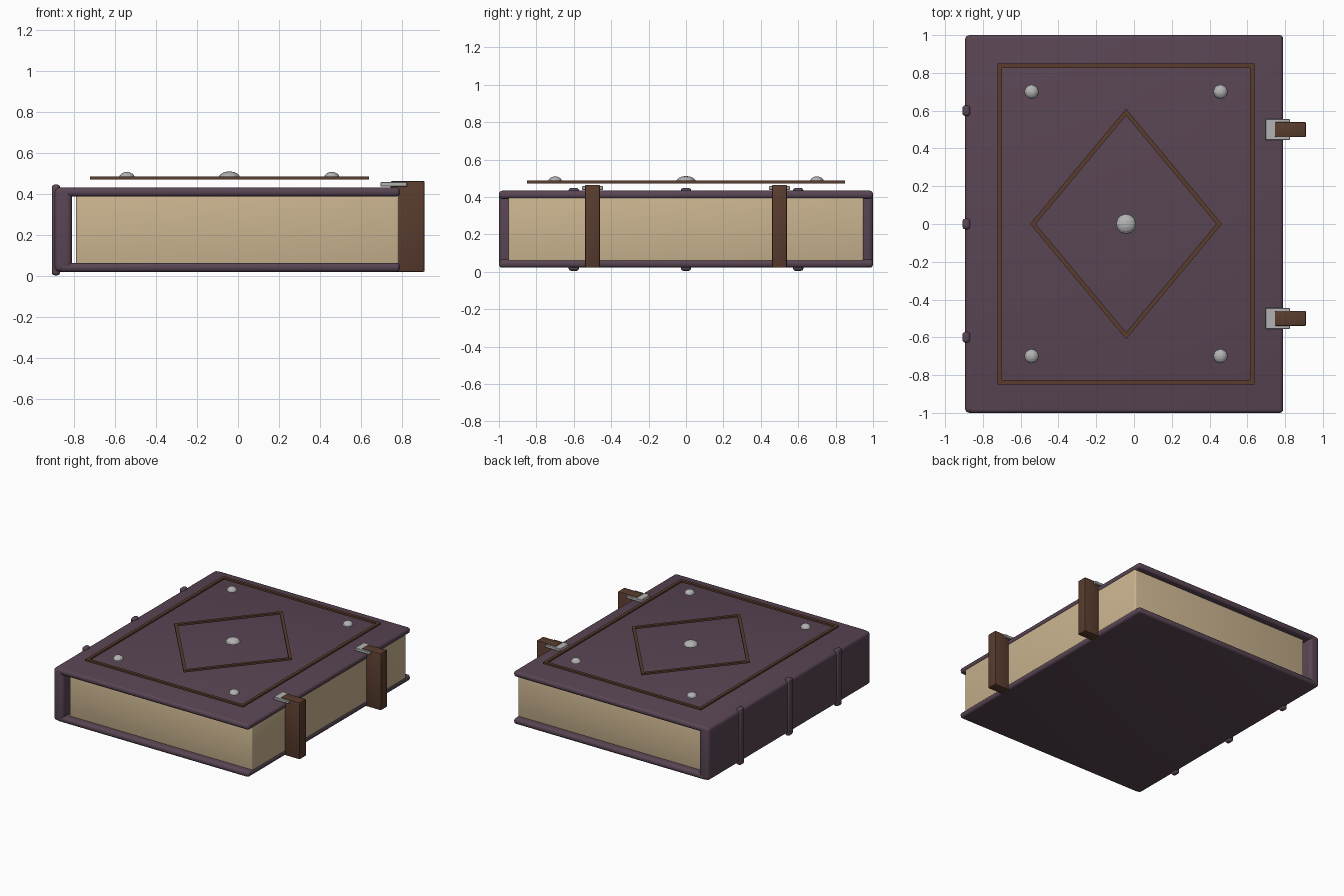
import bpy, bmesh, math

old = bpy.data.objects.get("Cube")
if old:
    bpy.data.objects.remove(old, do_unlink=True)


def material(name, r, g, b):
    m = bpy.data.materials.new(name)
    m.use_nodes = True
    m.diffuse_color = (r, g, b, 1)
    m.node_tree.nodes["Principled BSDF"].inputs["Base Color"].default_value = (r, g, b, 1)
    return m


leather = material("purple leather", 0.1, 0.06, 0.088)
paper = material("aged paper", 0.6, 0.46, 0.28)
brown = material("brown leather", 0.1, 0.045, 0.027)
metal = material("grey metal", 0.45, 0.45, 0.45)


def finish(name, bm, mat, smooth=True):
    bmesh.ops.recalc_face_normals(bm, faces=bm.faces)
    mesh = bpy.data.meshes.new(name)
    bm.to_mesh(mesh)
    bm.free()
    mesh.materials.append(mat)
    ob = bpy.data.objects.new(name, mesh)
    bpy.context.collection.objects.link(ob)
    if smooth:
        bpy.ops.object.select_all(action="DESELECT")
        ob.select_set(True)
        bpy.context.view_layer.objects.active = ob
        bpy.ops.object.shade_smooth_by_angle(angle=math.radians(40))
    return ob


def box(name, xs, ys, zs, mat, bevel, segments=3):
    """Rounded box between the given limits."""
    bm = bmesh.new()
    bmesh.ops.create_cube(bm, size=1)
    for v in bm.verts:
        v.co = [lim[0] if c < 0 else lim[1] for c, lim in zip(v.co, (xs, ys, zs))]
    bmesh.ops.bevel(bm, geom=bm.edges[:], offset=bevel, segments=segments,
                    profile=0.5, affect="EDGES")
    return finish(name, bm, mat)


def outline(name, corners, inner, mat, z0, z1):
    """Flat closed border between an outer and an inner loop of corners."""
    bm = bmesh.new()
    loops = [[bm.verts.new((x, y, z)) for x, y in loop]
             for loop, z in ((corners, z0), (corners, z1), (inner, z1), (inner, z0))]
    n = len(corners)
    for a, b in zip(loops, loops[1:] + loops[:1]):
        for i in range(n):
            j = (i + 1) % n
            bm.faces.new((a[i], a[j], b[j], b[i]))
    return finish(name, bm, mat, smooth=False)


def stud(name, x, y, radius, height):
    """Low dome with a flat base."""
    bm = bmesh.new()
    bmesh.ops.create_uvsphere(bm, u_segments=12, v_segments=8, radius=1)
    bmesh.ops.bisect_plane(bm, geom=bm.verts[:] + bm.edges[:] + bm.faces[:],
                           plane_co=(0, 0, 0), plane_no=(0, 0, 1), clear_inner=True)
    bmesh.ops.holes_fill(bm, edges=[e for e in bm.edges if e.is_boundary])
    for v in bm.verts:
        v.co = (x + v.co.x * radius, y + v.co.y * radius, 0.48 + v.co.z * height)
    return finish(name, bm, metal, smooth=False)


# Covers, pages and spine
box("back_cover", (-0.87, 0.79), (-1, 1), (0.022, 0.066), leather, 0.018)
box("front_cover", (-0.87, 0.79), (-1, 1), (0.39, 0.434), leather, 0.018)
box("pages", (-0.79, 0.785), (-0.95, 0.95), (0.05, 0.405), paper, 0.012)
box("spine", (-0.895, -0.81), (-1, 1), (0.022, 0.434), leather, 0.025, 4)

# Raised bands across the spine
for i, y in enumerate((-0.6, 0, 0.6)):
    box(f"spine_band_{i + 1}", (-0.908, -0.868), (y - 0.028, y + 0.028),
        (0.005, 0.448), leather, 0.014)

# Straps and their clasp plates
for side, y in (("front", -0.5), ("rear", 0.5)):
    box(f"{side}_strap", (0.745, 0.91), (y - 0.04, y + 0.04), (0.022, 0.465), brown, 0.006, 2)
    box(f"{side}_clasp_plate", (0.695, 0.825), (y - 0.055, y + 0.055),
        (0.438, 0.46), metal, 0.003, 1)

# Cover decoration: rectangular border and diamond
cx = -0.042


def rectangle(w, h):
    return [(cx - w, -h), (cx + w, -h), (cx + w, h), (cx - w, h)]


def diamond(w, h):
    return [(cx - w, 0), (cx, -h), (cx + w, 0), (cx, h)]


outline("border_trim", rectangle(0.68, 0.85), rectangle(0.657, 0.827), brown, 0.473, 0.487)
outline("diamond_trim", diamond(0.508, 0.61), diamond(0.478, 0.574), brown, 0.473, 0.487)

# Metal studs
stud("centre_stud", cx, 0, 0.053, 0.032)
for i, (sx, sy) in enumerate(((-1, -1), (1, -1), (-1, 1), (1, 1))):
    stud(f"corner_stud_{i + 1}", cx + sx * 0.5, sy * 0.7, 0.038, 0.03)
